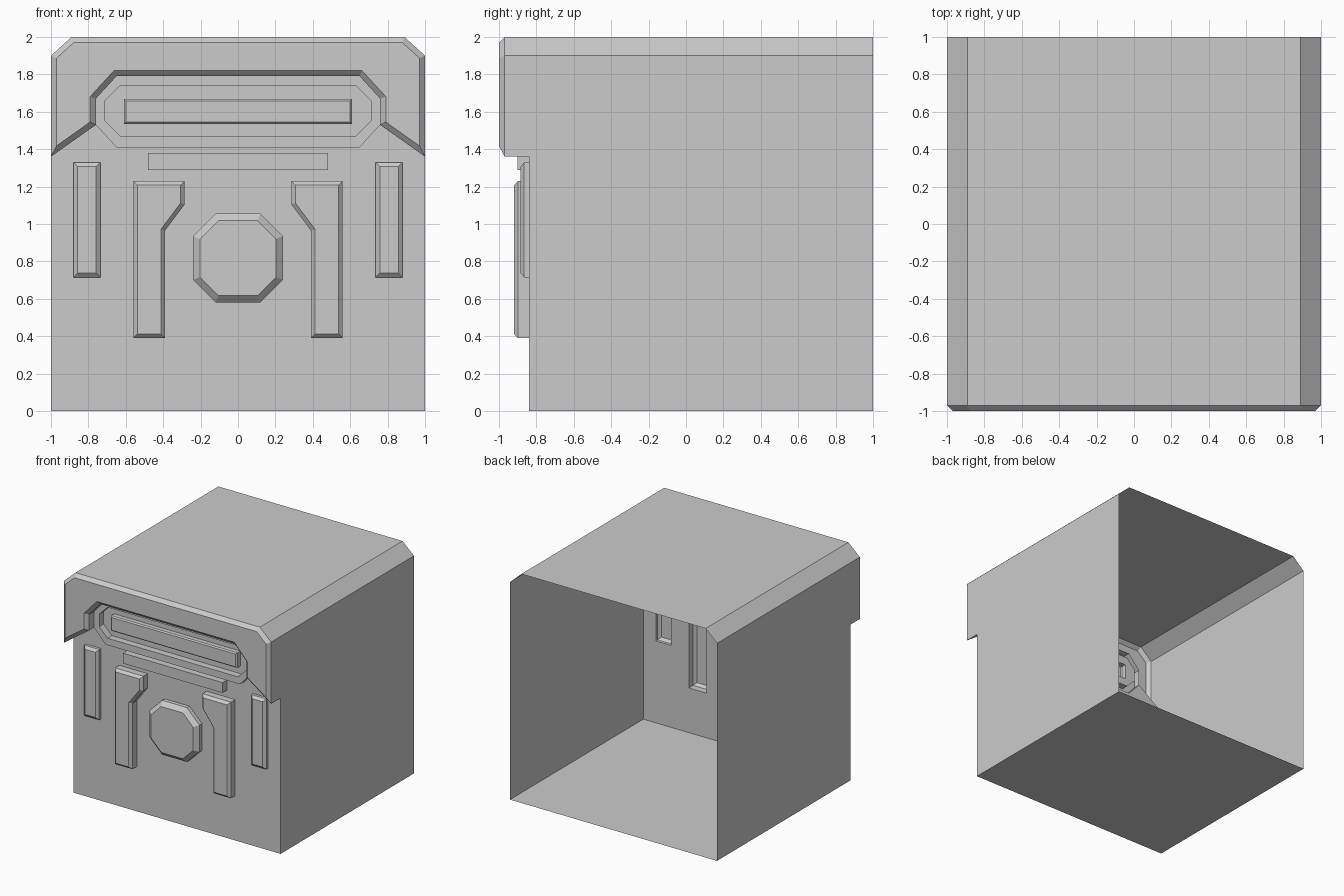
import bpy
from mathutils import Vector
from mathutils.geometry import tessellate_polygon

if "Cube" in bpy.data.objects:
    bpy.data.objects.remove(bpy.data.objects["Cube"])

WALL = -0.84   # front wall plane
BACK = 1.0


# ---- helpers: loops are (x, z) points, counter-clockwise seen from the front ----
def rect(x0, x1, z0, z1):
    return [(x0, z0), (x1, z0), (x1, z1), (x0, z1)]


def octagon(cx, cz, w, h, cx_cut, cz_cut):
    return [(cx + x, cz + z) for x, z in (
        (-w + cx_cut, -h), (w - cx_cut, -h), (w, -h + cz_cut), (w, h - cz_cut),
        (w - cx_cut, h), (-w + cx_cut, h), (-w, h - cz_cut), (-w, -h + cz_cut))]


def mirrored(loop):
    return [(-x, z) for x, z in reversed(loop)]


def inset(loop, d):
    out, n = [], len(loop)
    for i in range(n):
        a, b, c = (Vector(loop[(i + k) % n]) for k in (-1, 0, 1))
        e, f = (b - a).normalized(), (c - b).normalized()
        n1, n2 = Vector((-e.y, e.x)), Vector((-f.y, f.x))
        out.append(tuple(b + (n1 + n2) * d / (1 + n1.dot(n2))))
    return out


class Part:
    def __init__(self):
        self.v, self.f = [], []

    def add(self, loop, y):
        start = len(self.v)
        self.v += [(x, y, z) for x, z in loop]
        return start

    def band(self, p0, y0, p1, y1, closed=True):
        a, b, n = self.add(p0, y0), self.add(p1, y1), len(p0)
        for i in range(n if closed else n - 1):
            j = (i + 1) % n
            self.f.append((a + i, a + j, b + j, b + i))

    def cap(self, loop, y, holes=()):
        if not holes:
            s = self.add(loop, y)
            self.f.append(tuple(range(s, s + len(loop))))
            return
        s = len(self.v)
        for l in (loop, *holes):
            self.add(l, y)
        flat = [[Vector((x, z, 0)) for x, z in l] for l in (loop, *holes)]
        pts = [p for l in flat for p in l]
        for t in tessellate_polygon(flat):
            a, b, c = (pts[i] for i in t)
            if (b - a).cross(c - a).z < 0:
                t = t[::-1]
            self.f.append(tuple(s + i for i in t))

    def build(self, name, mirror=False):
        me = bpy.data.meshes.new(name)
        me.from_pydata(self.v, [], self.f)
        ob = bpy.data.objects.new(name, me)
        bpy.context.collection.objects.link(ob)
        if mirror:
            ob.modifiers.new("Mirror", 'MIRROR')
        w = ob.modifiers.new("Weld", 'WELD')
        w.merge_threshold = 0.0005
        return ob


def raised(name, loop, front, bevel=0.0, depth=0.0, mirror=False):
    """Hollow raised panel, open behind, with an optional bevelled rim."""
    p = Part()
    p.band(loop, WALL, loop, front + depth)
    top = loop
    if bevel:
        top = inset(loop, bevel)
        p.band(loop, front + depth, top, front)
    p.cap(top, front)
    p.build(name, mirror)


# ---- profiles ----
side_bar = rect(0.735, 0.88, 0.715, 1.33)
leg = [(0.39, 0.39), (0.56, 0.39), (0.56, 1.23), (0.285, 1.23), (0.285, 1.105), (0.39, 0.965)]
medallion = octagon(0, 0.818, 0.24, 0.237, 0.12, 0.12)
lower_bar = rect(-0.48, 0.48, 1.29, 1.38)
slot_bar = rect(-0.61, 0.61, 1.535, 1.667)
frame_out = octagon(0, 1.60, 0.76, 0.19, 0.11, 0.12)
frame_in = octagon(0, 1.605, 0.71, 0.135, 0.08, 0.08)
crown = [(1, 1.36), (1, 1.9), (0.89, 2), (-0.89, 2), (-1, 1.9), (-1, 1.36)]
arch = [frame_out[i] for i in (7, 6, 5, 4, 3, 2)]

# ---- box shell: sides, floor and chamfered roof, open at the back ----
shell = Part()
shell.band(crown, BACK, crown, -0.97, closed=False)
base = [(-1, 1.36), (-1, 0), (1, 0), (1, 1.36)]
shell.band(base, BACK, base, WALL, closed=False)
shell.build("box_shell")

# ---- overhanging hood front with bevelled rim and arch returns ----
hood = Part()
rim = crown + arch
face = inset(rim, 0.03)
hood.band(rim, -0.97, face, -1.0)
hood.cap(face, -1.0)
under = [crown[-1]] + arch + [crown[0]]
hood.band(under, WALL, under, -0.97, closed=False)
hood.build("hood_front")

# ---- front wall, cut out behind each raised panel ----
wall = Part()
outline = [(-1, 0), (1, 0), (1, 1.36), frame_out[2], frame_out[1],
           frame_out[0], frame_out[7], (-1, 1.36)]
wall.cap(outline, WALL, [lower_bar, medallion, side_bar, mirrored(side_bar), leg, mirrored(leg)])
wall.build("front_wall")

# ---- raised frame around the sunken slot panel ----
frame = Part()
lower = [frame_out[i] for i in (7, 0, 1, 2)]
frame.band(lower, WALL, lower, -0.90, closed=False)
frame.cap(frame_out, -0.90, [frame_in])
frame.band(frame_in, -0.90, frame_in, WALL)
frame.cap(frame_in, WALL, [slot_bar])
frame.build("slot_frame")

# ---- raised panels ----
raised("slot_bar", slot_bar, -0.89, 0.01, 0.01)
raised("lower_bar", lower_bar, -0.90)
raised("medallion", medallion, -0.91, 0.037, 0.035)
raised("side_bar", side_bar, -0.885, 0.023, 0.02, mirror=True)
raised("leg_panel", leg, -0.92, 0.022, 0.022, mirror=True)
